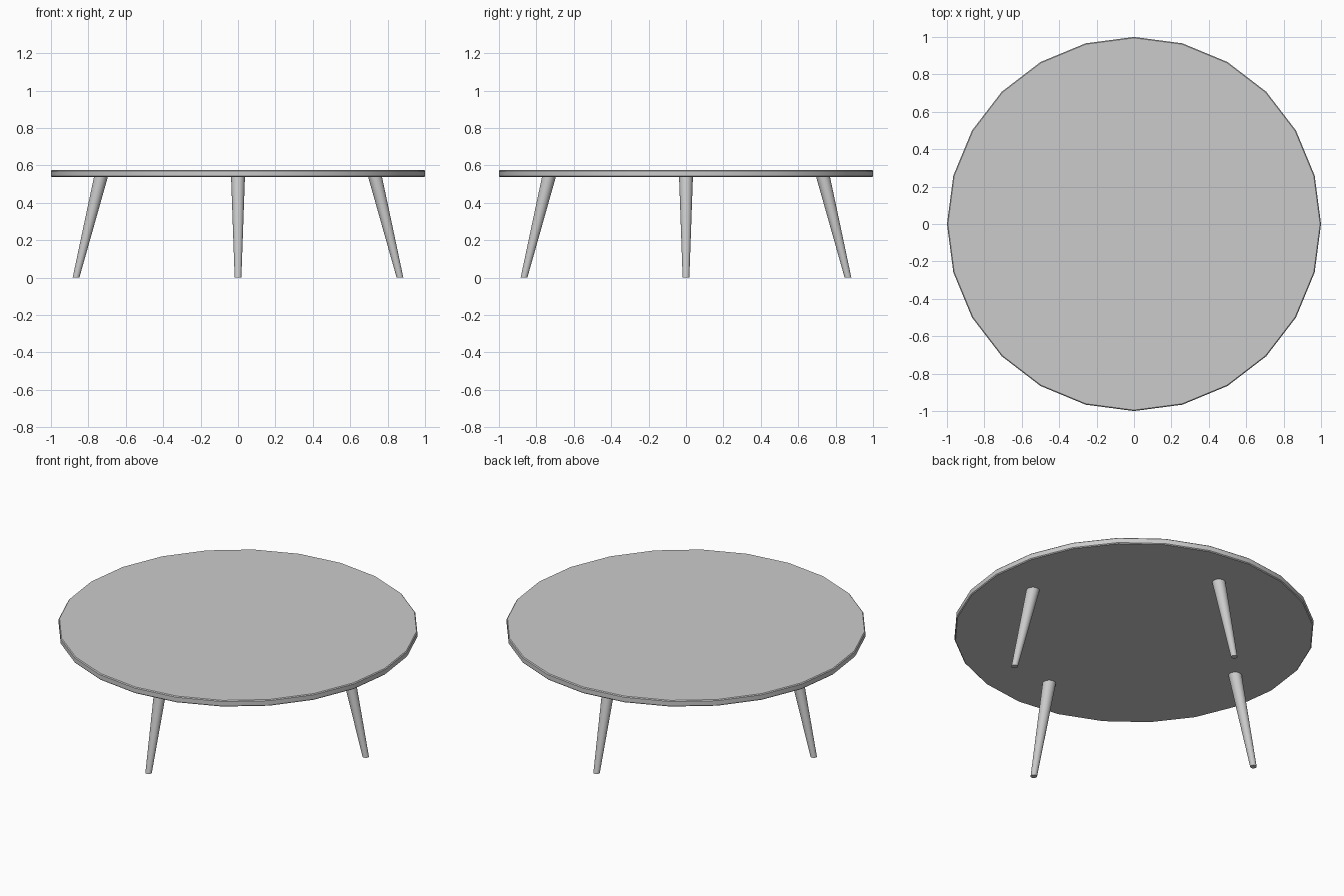
import bpy, bmesh
from math import sin, cos, pi, radians

if "Cube" in bpy.data.objects:
    bpy.data.objects.remove(bpy.data.objects["Cube"])


def finish(name, bm):
    bmesh.ops.recalc_face_normals(bm, faces=bm.faces)
    mesh = bpy.data.meshes.new(name)
    bm.to_mesh(mesh)
    bm.free()
    obj = bpy.data.objects.new(name, mesh)
    bpy.context.collection.objects.link(obj)
    bpy.ops.object.select_all(action='DESELECT')
    obj.select_set(True)
    bpy.context.view_layer.objects.active = obj
    bpy.ops.object.shade_smooth_by_angle(angle=radians(35))
    return obj


def stacked_rings(name, rings, sides):
    """Loft circles given as (x, y, z, radius) and cap both ends."""
    bm = bmesh.new()
    loops = [[bm.verts.new((x + r * cos(2 * pi * i / sides),
                            y + r * sin(2 * pi * i / sides), z))
              for i in range(sides)] for x, y, z, r in rings]
    for a, b in zip(loops, loops[1:]):
        for i in range(sides):
            j = (i + 1) % sides
            bm.faces.new((a[i], a[j], b[j], b[i]))
    bm.faces.new(loops[0])
    bm.faces.new(loops[-1])
    return finish(name, bm)


# Round top with slightly eased edges
stacked_rings("table_top", [(0, 0, 0.537, 0.995), (0, 0, 0.542, 1.0),
                            (0, 0, 0.570, 1.0), (0, 0, 0.575, 0.995)], 24)

# Four splayed, tapered legs cut level at floor and top
for side, dx, dy in (("right", 1, 0), ("back", 0, 1),
                     ("left", -1, 0), ("front", 0, -1)):
    stacked_rings(side + "_leg", [(0.866 * dx, 0.866 * dy, 0, 0.018),
                                  (0.733 * dx, 0.733 * dy, 0.538, 0.037)], 24)
